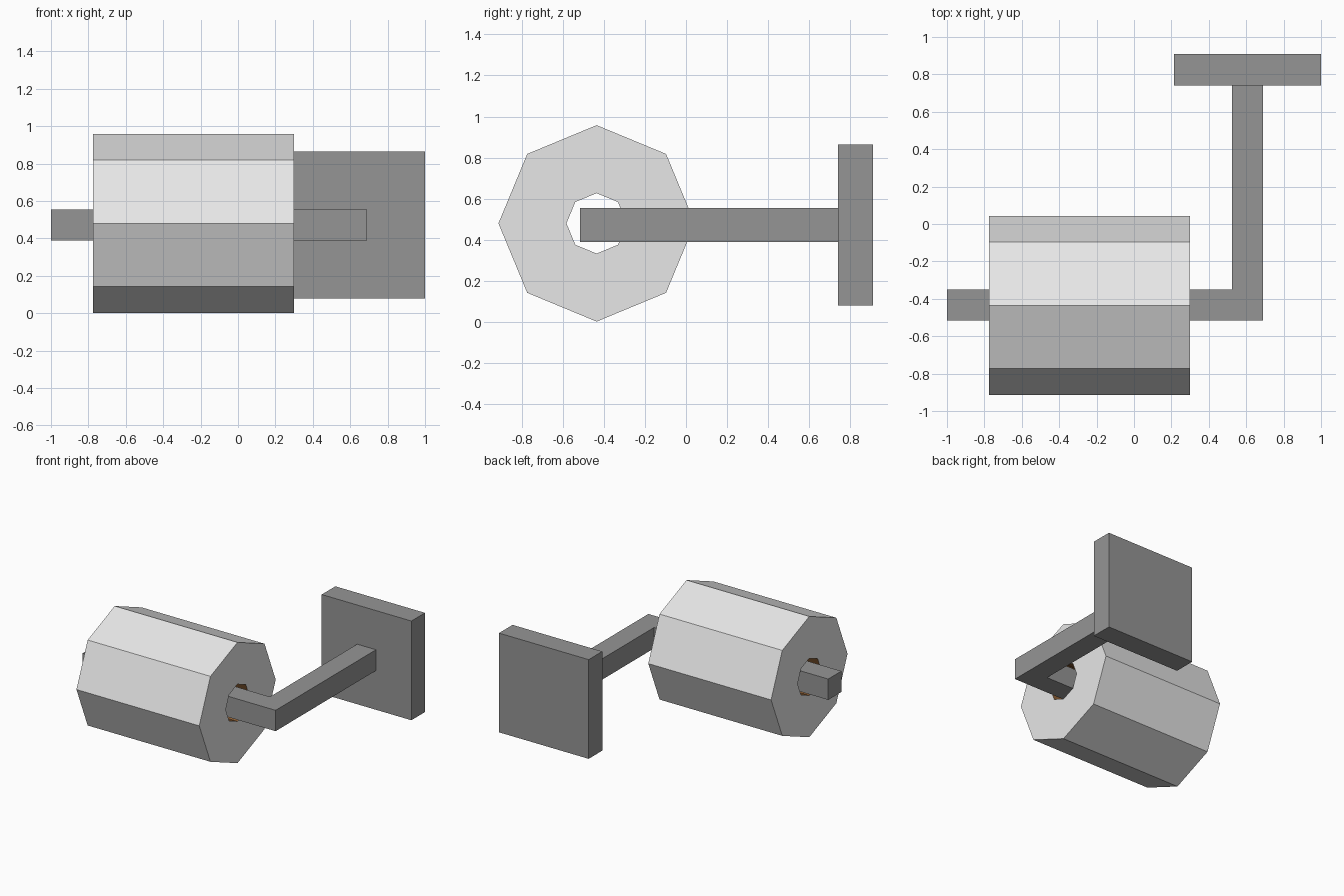
import bpy
import bmesh
from math import cos, sin, pi

cube = bpy.data.objects.get("Cube")
if cube:
    bpy.data.objects.remove(cube, do_unlink=True)


def material(name, rgb):
    mat = bpy.data.materials.new(name)
    mat.use_nodes = True
    color = (*rgb, 1)
    mat.diffuse_color = color
    mat.node_tree.nodes["Principled BSDF"].inputs["Base Color"].default_value = color
    return mat


paper = material("white paper", (0.8, 0.8, 0.8))
card = material("brown cardboard", (0.3, 0.13, 0.04))
metal = material("grey metal", (0.3, 0.3, 0.3))


def add_object(name, bm, *mats):
    bmesh.ops.recalc_face_normals(bm, faces=bm.faces)
    mesh = bpy.data.meshes.new(name)
    bm.to_mesh(mesh)
    bm.free()
    for mat in mats:
        mesh.materials.append(mat)
    obj = bpy.data.objects.new(name, mesh)
    bpy.context.collection.objects.link(obj)
    return obj


def extruded(name, outline, z0, z1, mat):
    """Flat outline in x and y, raised from z0 to z1."""
    bm = bmesh.new()
    face = bm.faces.new([bm.verts.new((x, y, z0)) for x, y in outline])
    top = bmesh.ops.extrude_face_region(bm, geom=[face])["geom"]
    verts = [v for v in top if isinstance(v, bmesh.types.BMVert)]
    bmesh.ops.translate(bm, verts=verts, vec=(0, 0, z1 - z0))
    return add_object(name, bm, mat)


# Paper roll: eight-sided tube along x, with a cardboard lining
SIDES = 8
CENTRE_Y, CENTRE_Z = -0.435, 0.48


def ring(bm, x, radius):
    angles = [2 * pi * i / SIDES for i in range(SIDES)]
    return [bm.verts.new((x, CENTRE_Y + radius * cos(a), CENTRE_Z + radius * sin(a)))
            for a in angles]


bm = bmesh.new()
loops = [ring(bm, x, r) for x, r in
         ((-0.775, 0.478), (0.3, 0.478), (0.3, 0.147), (-0.775, 0.147))]
for k in range(4):
    a, b = loops[k], loops[(k + 1) % 4]
    for i in range(SIDES):
        j = (i + 1) % SIDES
        face = bm.faces.new((a[i], a[j], b[j], b[i]))
        face.material_index = 1 if k == 2 else 0
add_object("paper_roll", bm, paper, card)

# Bent holder arm: rod through the roll, then back to the wall
extruded("holder_arm",
         [(-1, -0.515), (0.69, -0.515), (0.69, 0.74),
          (0.525, 0.74), (0.525, -0.35), (-1, -0.35)],
         0.39, 0.555, metal)

# Square wall plate
extruded("wall_plate",
         [(0.215, 0.74), (1, 0.74), (1, 0.91), (0.215, 0.91)],
         0.08, 0.865, metal)
